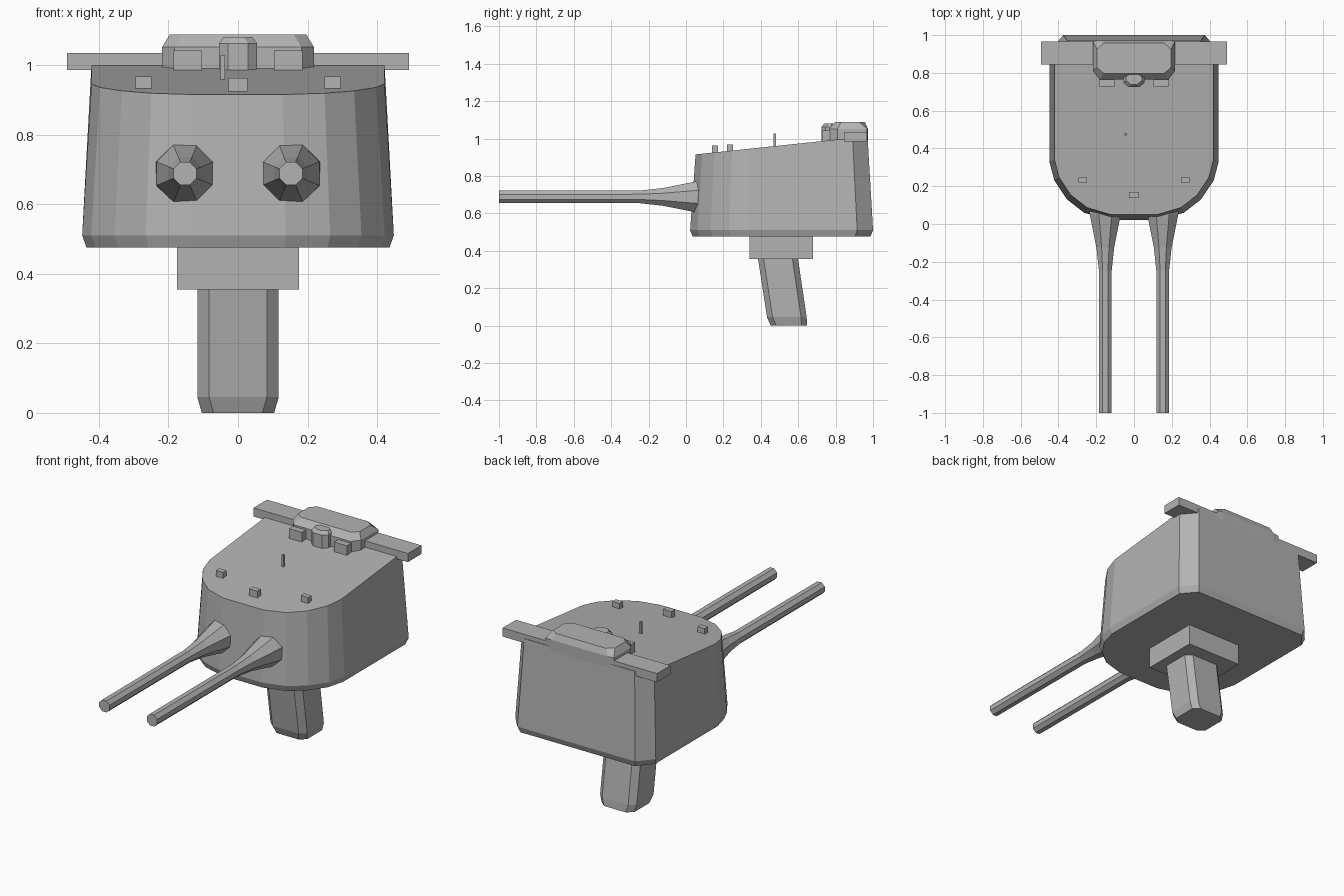
import bpy
import bmesh
import math

cube = bpy.data.objects.get("Cube")
if cube:
    bpy.data.objects.remove(cube, do_unlink=True)

grey = bpy.data.materials.new("plain_grey")
grey.use_nodes = True
COLOUR = (0.45, 0.45, 0.45, 1)
grey.diffuse_color = COLOUR
grey.node_tree.nodes["Principled BSDF"].inputs["Base Color"].default_value = COLOUR


def loft(name, rings):
    """Skin a stack of equal-sized rings and cap both ends."""
    bm = bmesh.new()
    loops = [[bm.verts.new(p) for p in ring] for ring in rings]
    n = len(loops[0])
    for a, b in zip(loops, loops[1:]):
        for i in range(n):
            j = (i + 1) % n
            bm.faces.new((a[i], a[j], b[j], b[i]))
    bm.faces.new(loops[0][::-1])
    bm.faces.new(loops[-1])
    bmesh.ops.recalc_face_normals(bm, faces=bm.faces)
    mesh = bpy.data.meshes.new(name)
    bm.to_mesh(mesh)
    bm.free()
    mesh.materials.append(grey)
    obj = bpy.data.objects.new(name, mesh)
    bpy.context.collection.objects.link(obj)
    return obj


def box(name, x, y, z):
    base = [(x[0], y[0]), (x[1], y[0]), (x[1], y[1]), (x[0], y[1])]
    return loft(name, [[(px, py, h) for px, py in base] for h in z])


def mirrored(half):
    """Complete a half outline listed from front to back on +x."""
    return half + [(-x, y) for x, y in reversed(half)]


def chamfered(hx, y0, y1, cx, cf, cb):
    """Rectangle outline with cut front and back corners."""
    return mirrored([(hx - cx, y0), (hx, y0 + cf), (hx, y1 - cb), (hx - cx, y1)])


# Turret house: rounded front, cut back corners, sloping roof
plan = mirrored([(0.137, 0.022), (0.265, 0.06), (0.355, 0.13), (0.422, 0.23),
                 (0.448, 0.33), (0.448, 0.915), (0.375, 1.0)])


def scaled(k):
    return [(x * k, 0.51 + (y - 0.51) * k) for x, y in plan]


loft("turret_house", [
    [(x, y, 0.475) for x, y in scaled(0.972)],
    [(x, y, 0.51) for x, y in scaled(1)],
    [(x, y, 0.915 + 0.105 * (y - 0.05)) for x, y in scaled(0.94)],
])

# Twin guns: octagonal sleeve, collar and barrel
for side, gx in (("left", 0.152), ("right", -0.152)):
    rings = []
    for y, r in ((0.08, 0.084), (0.05, 0.082), (-0.125, 0.047),
                 (-0.245, 0.034), (-1, 0.033)):
        rad = r / math.cos(math.pi / 8)
        angles = [math.pi * (i + 0.5) / 4 for i in range(8)]
        rings.append([(gx + rad * math.cos(a), y, 0.688 + rad * math.sin(a))
                      for a in angles])
    loft(side + "_gun", rings)

# Mounting block and leaning stem underneath
box("mounting_block", (-0.175, 0.175), (0.34, 0.68), (0.355, 0.48))
stem = [(0, 0.104, 0.452, 0.648), (0.045, 0.117, 0.433, 0.645),
        (0.37, 0.117, 0.383, 0.597)]
loft("stem", [[(x, y, z) for x, y in chamfered(hx, y0, y1, 0.034, 0.03, 0.03)]
              for z, hx, y0, y1 in stem])

# Rangefinder bar across the rear roof
box("rangefinder_bar", (-0.492, 0.492), (0.845, 0.967), (0.985, 1.035))

# Roof hood with bevelled top
loft("roof_hood", [
    [(x, y, z) for x, y in chamfered(hx, y0, y1, 0.036, cf, cb)]
    for z, hx, y0, y1, cf, cb in ((0.985, 0.218, 0.765, 0.972, 0.045, 0.004),
                                  (1.052, 0.218, 0.765, 0.972, 0.045, 0.004),
                                  (1.088, 0.196, 0.798, 0.957, 0.03, 0.03))])

# Sighting port in front of the hood
loft("sighting_port", [
    [(x, y, z) for x, y in chamfered(hx, y0, 0.8, 0.026, 0.022, 0.022)]
    for z, hx, y0 in ((0.98, 0.055, 0.725), (1.062, 0.055, 0.725),
                      (1.08, 0.042, 0.738))])

# Small boxes and roof vents, mirrored left and right
for side, s in (("left", 1), ("right", -1)):
    cx = 0.144 * s
    box(side + "_hood_box", (cx - 0.041, cx + 0.041), (0.728, 0.79), (0.98, 1.042))
    cx = 0.271 * s
    box(side + "_vent", (cx - 0.023, cx + 0.023), (0.219, 0.25), (0.92, 0.967))
box("front_vent", (-0.027, 0.027), (0.138, 0.17), (0.91, 0.963))

# Thin roof post
box("roof_post", (-0.05, -0.038), (0.468, 0.481), (0.95, 1.027))
